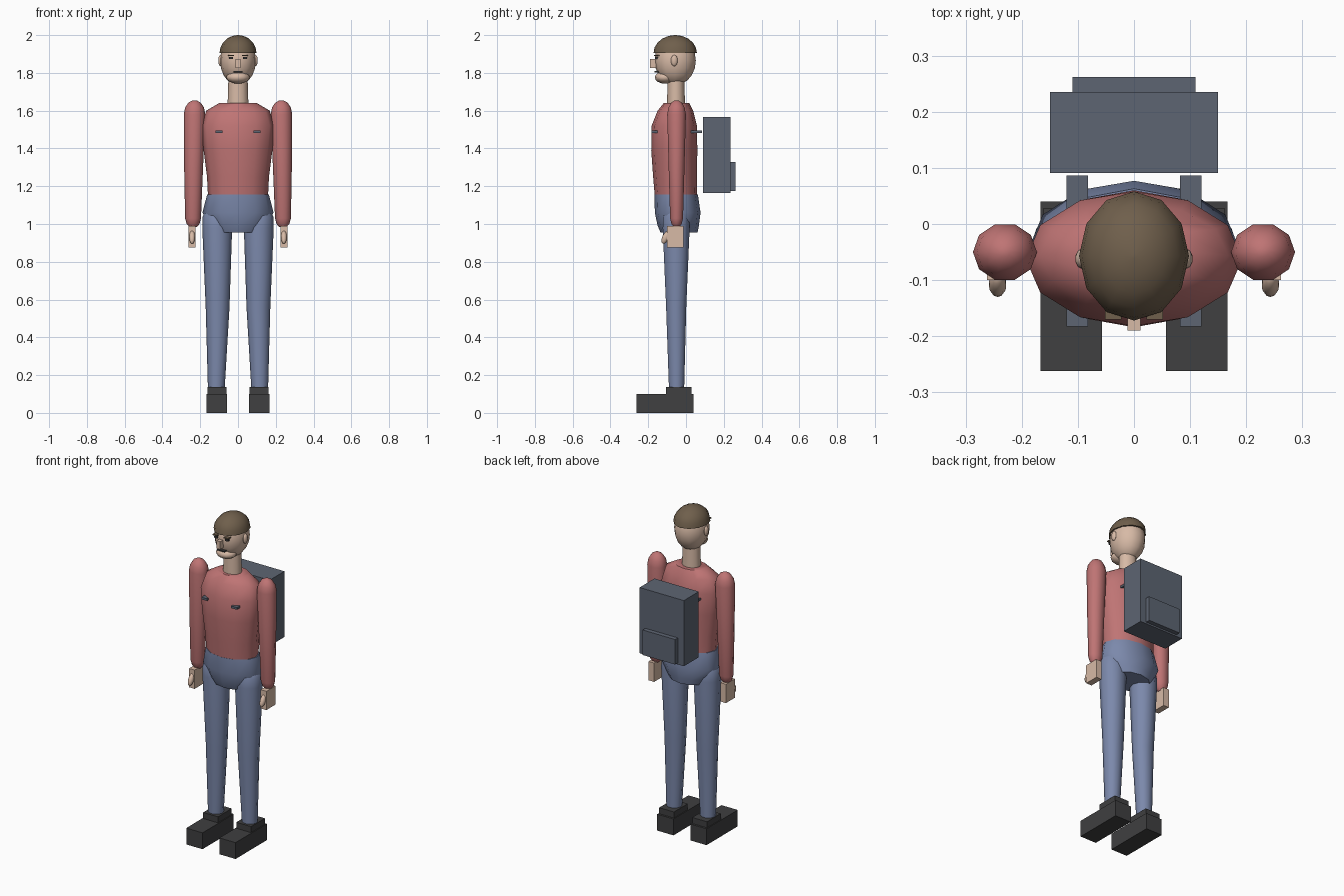
import bpy, bmesh, math
from mathutils import Matrix, Vector

COLORS = {
    "skin": (0.68, 0.49, 0.38), "hair": (0.16, 0.115, 0.072), "shirt": (0.52, 0.175, 0.175),
    "denim": (0.20, 0.25, 0.41), "dark": (0.05, 0.05, 0.052), "pack": (0.11, 0.13, 0.17),
}
mats = {}
for key, col in COLORS.items():
    mats[key] = bpy.data.materials.new(key)
    mats[key].diffuse_color = (*col, 1)


def finish(name, bm, mat, smooth=True):
    bmesh.ops.recalc_face_normals(bm, faces=bm.faces[:])
    me = bpy.data.meshes.new(name)
    for f in bm.faces:
        f.smooth = smooth
    bm.to_mesh(me)
    bm.free()
    if smooth:
        me.set_sharp_from_angle(angle=math.radians(45))
    me.materials.append(mats[mat])
    ob = bpy.data.objects.new(name, me)
    bpy.context.collection.objects.link(ob)
    return ob


def box(name, x, y, z, mat):
    bm = bmesh.new()
    mid = Vector(((x[0] + x[1]) / 2, (y[0] + y[1]) / 2, (z[0] + z[1]) / 2))
    size = (abs(x[1] - x[0]), y[1] - y[0], z[1] - z[0], 1)
    bmesh.ops.create_cube(bm, size=1, matrix=Matrix.Translation(mid) @ Matrix.Diagonal(size))
    return finish(name, bm, mat, False)


def ball(name, loc, radii, mat, tilt=0, seg=12, rings=8):
    bm = bmesh.new()
    m = Matrix.Translation(loc) @ Matrix.Rotation(tilt, 4, 'X') @ Matrix.Diagonal((*radii, 1))
    bmesh.ops.create_uvsphere(bm, u_segments=seg, v_segments=rings, radius=1, matrix=m)
    return finish(name, bm, mat)


def loft(name, rings, mat, n=12):
    """Rings are (z, rx, ry, cx, cy), joined bottom to top."""
    bm = bmesh.new()
    loops = []
    for z, rx, ry, cx, cy in rings:
        loops.append([bm.verts.new((cx + rx * math.cos(2 * math.pi * i / n),
                                    cy + ry * math.sin(2 * math.pi * i / n), z)) for i in range(n)])
    for a, b in zip(loops, loops[1:]):
        for i in range(n):
            j = (i + 1) % n
            bm.faces.new((a[i], a[j], b[j], b[i]))
    bm.faces.new(loops[0][::-1])
    bm.faces.new(loops[-1])
    return finish(name, bm, mat)


# Head, jaw, hair cap, nose, mouth, neck
ball("head", (0, -0.057, 1.865), (0.095, 0.109, 0.13), "skin", rings=10)
ball("jaw", (0, -0.111, 1.776), (0.062, 0.054, 0.033), "skin")
dome = [math.radians(a) for a in (0, 18, 36, 54, 72, 88)]
loft("hair", [(1.905 + 0.095 * math.sin(a), 0.098 * math.cos(a), 0.115 * math.cos(a), 0, -0.057)
              for a in dome], "hair")
box("nose", (-0.012, 0.012), (-0.19, -0.15), (1.825, 1.873), "skin")
box("mouth", (-0.025, 0.025), (-0.166, -0.13), (1.802, 1.809), "dark")
loft("neck", [(1.6, 0.056, 0.048, 0, -0.053), (1.8, 0.05, 0.044, 0, -0.053)], "skin")

# Torso and hips
loft("torso", [
    (1.13, 0.158, 0.112, 0, -0.052), (1.25, 0.164, 0.116, 0, -0.058),
    (1.39, 0.182, 0.122, 0, -0.062), (1.52, 0.193, 0.120, 0, -0.062),
    (1.60, 0.168, 0.094, 0, -0.056), (1.64, 0.10, 0.068, 0, -0.05)], "shirt")
loft("hips", [
    (0.955, 0.125, 0.098, 0, -0.037), (0.99, 0.15, 0.109, 0, -0.041),
    (1.06, 0.188, 0.121, 0, -0.044), (1.155, 0.164, 0.115, 0, -0.052)], "denim")

# Backpack
box("backpack", (-0.15, 0.15), (0.091, 0.235), (1.165, 1.567), "pack")
box("backpack_pocket", (-0.11, 0.11), (0.23, 0.262), (1.175, 1.328), "pack")

for side, s in (("left", 1), ("right", -1)):
    # Face details
    box(side + "_eyebrow", (s * 0.022, s * 0.052), (-0.17, -0.13), (1.889, 1.896), "hair")
    box(side + "_eye", (s * 0.027, s * 0.047), (-0.165, -0.13), (1.873, 1.883), "dark")
    ball(side + "_ear", (s * 0.093, -0.062, 1.865), (0.012, 0.018, 0.03), "skin", seg=10)
    # Arm with rounded shoulder and cuff
    loft(side + "_arm", [
        (0.983, 0.018, 0.015, s * 0.238, -0.05), (1.0, 0.034, 0.028, s * 0.238, -0.05),
        (1.03, 0.042, 0.036, s * 0.238, -0.05), (1.30, 0.050, 0.044, s * 0.235, -0.05),
        (1.58, 0.057, 0.052, s * 0.230, -0.05), (1.617, 0.050, 0.045, s * 0.230, -0.05),
        (1.643, 0.032, 0.029, s * 0.230, -0.05), (1.655, 0.010, 0.009, s * 0.230, -0.05)],
        "shirt", 10)
    box(side + "_hand", (s * 0.224, s * 0.262), (-0.10, -0.012), (0.875, 0.99), "skin")
    ball(side + "_thumb", (s * 0.243, -0.107, 0.93), (0.016, 0.018, 0.038), "skin", -0.45, seg=10)
    # Leg with rounded top, shoe and ankle cuff
    loft(side + "_leg", [
        (0.12, 0.044, 0.042, s * 0.115, -0.05), (0.56, 0.063, 0.056, s * 0.108, -0.052),
        (0.98, 0.079, 0.075, s * 0.110, -0.052), (1.04, 0.077, 0.072, s * 0.110, -0.052),
        (1.08, 0.056, 0.052, s * 0.111, -0.052), (1.10, 0.015, 0.014, s * 0.112, -0.052)],
        "denim", 10)
    box(side + "_shoe", (s * 0.057, s * 0.167), (-0.262, 0.04), (0, 0.1), "dark")
    box(side + "_shoe_cuff", (s * 0.062, s * 0.162), (-0.105, 0.028), (0.098, 0.137), "dark")
    # Backpack strap
    box(side + "_strap", (s * 0.082, s * 0.12), (-0.183, 0.086), (1.483, 1.496), "pack")
